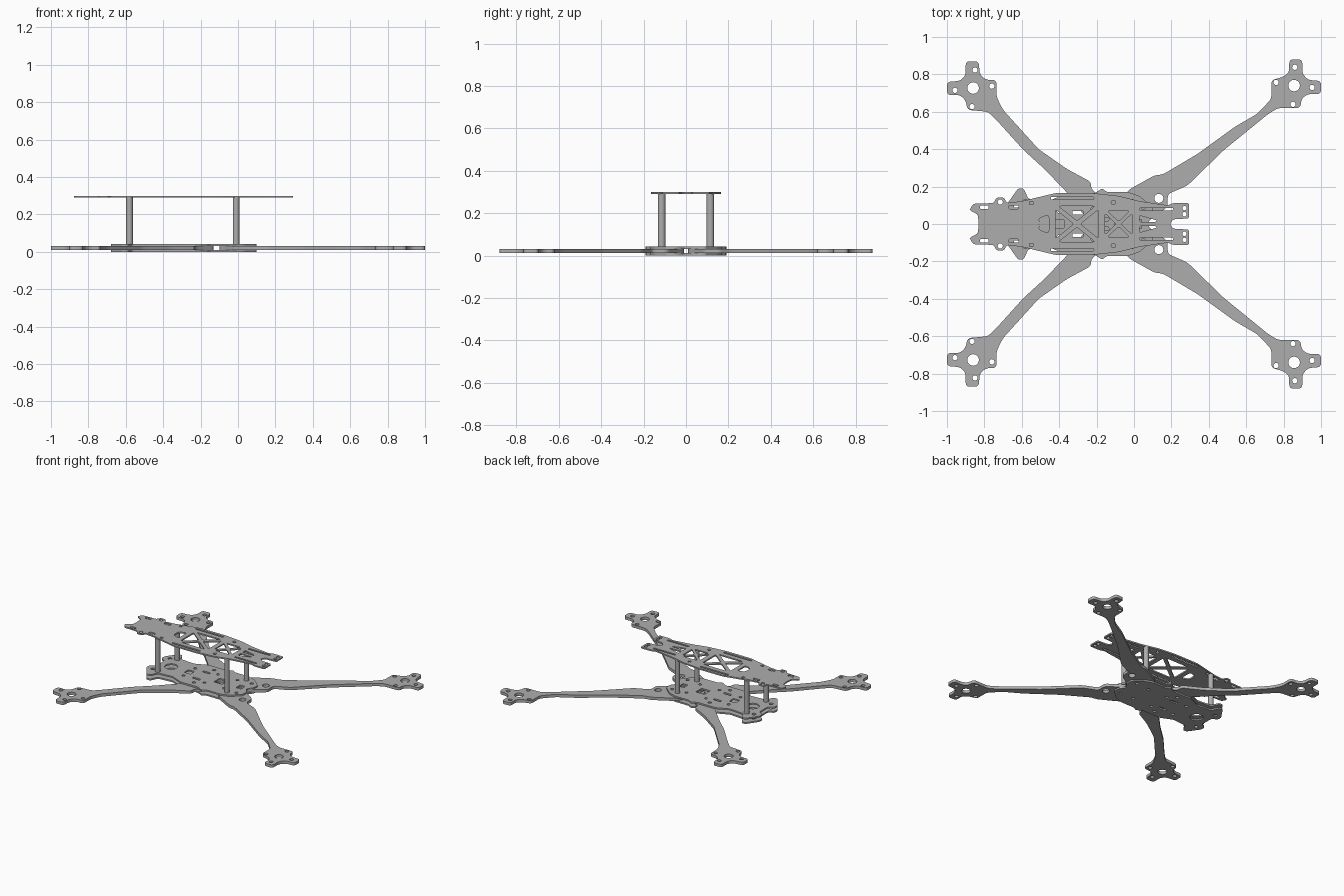
import bpy, math
from mathutils import Vector

old = bpy.data.objects.get("Cube")
if old:
    bpy.data.objects.remove(old, do_unlink=True)

grey = bpy.data.materials.new("carbon grey")
grey.use_nodes = True
grey.diffuse_color = (0.42, 0.42, 0.42, 1)
grey.node_tree.nodes["Principled BSDF"].inputs["Base Color"].default_value = (0.42, 0.42, 0.42, 1)


def rounded(points, radius, steps=4):
    """Round every corner of a closed polygon."""
    pts = [Vector(p) for p in points]
    out = []
    for i, p in enumerate(pts):
        before, after = pts[i - 1] - p, pts[(i + 1) % len(pts)] - p
        a = p + before.normalized() * min(radius, before.length * 0.45)
        b = p + after.normalized() * min(radius, after.length * 0.45)
        for s in range(steps + 1):
            t = s / steps
            out.append(a * (1 - t) ** 2 + p * 2 * t * (1 - t) + b * t ** 2)
    return out


def circle(x, y, r, n=20):
    return [Vector((x + r * math.cos(k * math.tau / n), y + r * math.sin(k * math.tau / n))) for k in range(n)]


def box(x, y, w, h, r=0.006):
    return rounded([(x - w / 2, y - h / 2), (x + w / 2, y - h / 2),
                    (x + w / 2, y + h / 2), (x - w / 2, y + h / 2)], r, 3)


def flip(loop):
    return [Vector((p[0], -p[1])) for p in reversed(loop)]


def both(loops):
    return loops + [flip(l) for l in loops]


def mirrored_outline(half):
    """Close a half outline (y >= 0) with its mirror image."""
    return half + [(x, -y) for x, y in reversed(half) if y > 0]


def plate(name, outline, holes, z0, z1):
    """Flat sheet with cut-outs, made from a filled 2D curve."""
    curve = bpy.data.curves.new(name, 'CURVE')
    curve.dimensions = '2D'
    curve.fill_mode = 'BOTH'
    curve.extrude = (z1 - z0) / 2
    for loop in [outline] + holes:
        spline = curve.splines.new('POLY')
        spline.points.add(len(loop) - 1)
        for point, p in zip(spline.points, loop):
            point.co = (p[0], p[1], 0, 1)
        spline.use_cyclic_u = True
        spline.use_smooth = False
    temp = bpy.data.objects.new(name + " curve", curve)
    bpy.context.collection.objects.link(temp)
    graph = bpy.context.evaluated_depsgraph_get()
    mesh = bpy.data.meshes.new_from_object(temp.evaluated_get(graph))
    bpy.data.objects.remove(temp, do_unlink=True)
    obj = bpy.data.objects.new(name, mesh)
    obj.location.z = (z0 + z1) / 2
    mesh.materials.clear()
    mesh.materials.append(grey)
    bpy.context.collection.objects.link(obj)
    return obj


# Layer heights
LOW, ARM, MID, TOP = (0, 0.011), (0.011, 0.032), (0.032, 0.043), (0.29, 0.30)

# Arms with four-lobed motor mounts
rear_arm = [(-1, 0.76), (-0.93, 0.765), (-0.9, 0.795), (-0.9, 0.87), (-0.83, 0.87),
            (-0.825, 0.8), (-0.79, 0.77), (-0.735, 0.77), (-0.735, 0.68), (-0.7, 0.61),
            (-0.51, 0.4), (-0.36, 0.295), (-0.23, 0.225), (-0.23, 0.19), (-0.13, 0.1),
            (-0.13, 0.01), (-0.24, 0.01), (-0.36, 0.17), (-0.48, 0.295), (-0.59, 0.395),
            (-0.73, 0.55), (-0.78, 0.6), (-0.89, 0.61), (-0.9, 0.66), (-0.93, 0.69), (-1, 0.69)]
front_arm = [(1, 0.765), (0.93, 0.77), (0.9, 0.805), (0.9, 0.88), (0.83, 0.88),
             (0.83, 0.81), (0.795, 0.785), (0.735, 0.77), (0.735, 0.67), (0.66, 0.59),
             (0.54, 0.52), (0.34, 0.375), (0.155, 0.265), (0.11, 0.26), (-0.025, 0.185),
             (-0.1, 0.1), (-0.1, 0.01), (0.06, 0.01), (0.18, 0.09), (0.18, 0.16),
             (0.285, 0.205), (0.48, 0.395), (0.72, 0.59), (0.77, 0.62), (0.89, 0.62),
             (0.895, 0.67), (0.93, 0.695), (1, 0.695)]
rear_holes = [circle(-0.86, 0.727, 0.031)] + [
    circle(x, y, 0.014) for x, y in [(-0.957, 0.715), (-0.85, 0.823), (-0.76, 0.737), (-0.866, 0.628)]]
front_holes = [circle(0.856, 0.74, 0.031), circle(0.133, 0.137, 0.024), circle(0.03, 0.13, 0.013)] + [
    circle(x, y, 0.014) for x, y in [(0.952, 0.73), (0.86, 0.838), (0.76, 0.757), (0.85, 0.64)]]
for label, shape, holes in [("rear", rear_arm, rear_holes), ("front", front_arm, front_holes)]:
    loop = rounded(shape, 0.022)
    plate(label + "_left_arm", loop, holes, *ARM)
    plate(label + "_right_arm", flip(loop), [flip(h) for h in holes], *ARM)

# Base sandwich plates above and below the arms
base = rounded(mirrored_outline([
    (-0.64, 0), (-0.64, 0.05), (-0.68, 0.07), (-0.68, 0.105), (-0.62, 0.19), (-0.59, 0.19),
    (-0.565, 0.135), (-0.45, 0.125), (-0.36, 0.165), (-0.21, 0.165), (-0.17, 0.19), (-0.145, 0.17),
    (-0.03, 0.17), (0.03, 0.15), (0.1, 0.09), (0.1, 0.04), (0.07, 0)]), 0.012)
base_holes = both([circle(-0.14 + dx, 0.08, 0.011, 12) for dx in (-0.08, 0.08)] + [
    circle(-0.4, 0.07, 0.012, 12), circle(-0.28, 0.12, 0.012, 12), circle(0.05, 0.09, 0.012, 12),
    box(-0.3, 0.06, 0.06, 0.018), box(-0.63, 0.1, 0.025, 0.025)])
plate("lower_base_plate", base, base_holes + [circle(-0.55, 0, 0.045)], *LOW)
plate("upper_base_plate", base, base_holes + [
    circle(-0.55, 0, 0.045), box(-0.14, 0, 0.07, 0.07), box(0.02, 0, 0.04, 0.05),
    box(-0.4, 0, 0.05, 0.05)], *MID)

# Top deck: forked ends, side lugs and truss cut-outs
deck = rounded(mirrored_outline([
    (-0.83, 0), (-0.835, 0.05), (-0.88, 0.075), (-0.86, 0.108), (-0.75, 0.112), (-0.735, 0.142),
    (-0.695, 0.142), (-0.68, 0.112), (-0.6, 0.122), (-0.42, 0.165), (-0.22, 0.165),
    (-0.08, 0.15), (0.03, 0.122), (0.18, 0.1), (0.21, 0.112), (0.295, 0.112), (0.295, 0.03),
    (0.21, 0.025), (0.19, 0)]), 0.012)


def truss(x0, x1, half, bar):
    """Left, right and upper triangles of a crossed bay; the lower one is mirrored."""
    xm = (x0 + x1) / 2
    sides = [[(x0, half - bar), (x0, bar - half), (xm - bar, 0)],
             [(x1, bar - half), (x1, half - bar), (xm + bar, 0)]]
    upper = rounded([(x0 + bar, half), (xm, bar), (x1 - bar, half)], 0.012)
    return [rounded(s, 0.012) for s in sides] + [upper, flip(upper)]


deck_holes = truss(-0.42, -0.19, 0.095, 0.018) + truss(-0.155, -0.01, 0.07, 0.014)
deck_holes += [rounded([(-0.51, 0.03), (-0.51, -0.03), (-0.455, -0.05), (-0.455, 0.05)], 0.02),
               rounded([(0.03, 0.045), (0.03, 0.012), (0.12, 0.012), (0.12, 0.02)], 0.006),
               rounded([(0.03, -0.045), (0.03, -0.012), (0.12, -0.012), (0.12, -0.02)], 0.006)]
deck_holes += both([
    box(-0.80, 0.09, 0.045, 0.02), box(-0.643, 0.09, 0.05, 0.02), box(-0.55, 0.112, 0.02, 0.018),
    box(-0.33, 0.138, 0.23, 0.015), box(0.12, 0.08, 0.18, 0.013),
    circle(-0.715, 0.118, 0.014, 12), circle(-0.11, 0.115, 0.012, 12),
    circle(0.27, 0.085, 0.012, 12), circle(0.27, 0.052, 0.012, 12)])
plate("top_deck", deck, deck_holes, *TOP)

# Standoff posts between base and deck
for row, x in (("rear", -0.58), ("front", -0.01)):
    for side, y in (("left", 0.115), ("right", -0.115)):
        bpy.ops.mesh.primitive_cylinder_add(vertices=24, radius=0.018, depth=TOP[0] - MID[1],
                                            location=(x, y, (TOP[0] + MID[1]) / 2))
        post = bpy.context.object
        post.name = f"{row}_{side}_standoff"
        post.data.materials.append(grey)
        bpy.ops.object.shade_smooth_by_angle()
